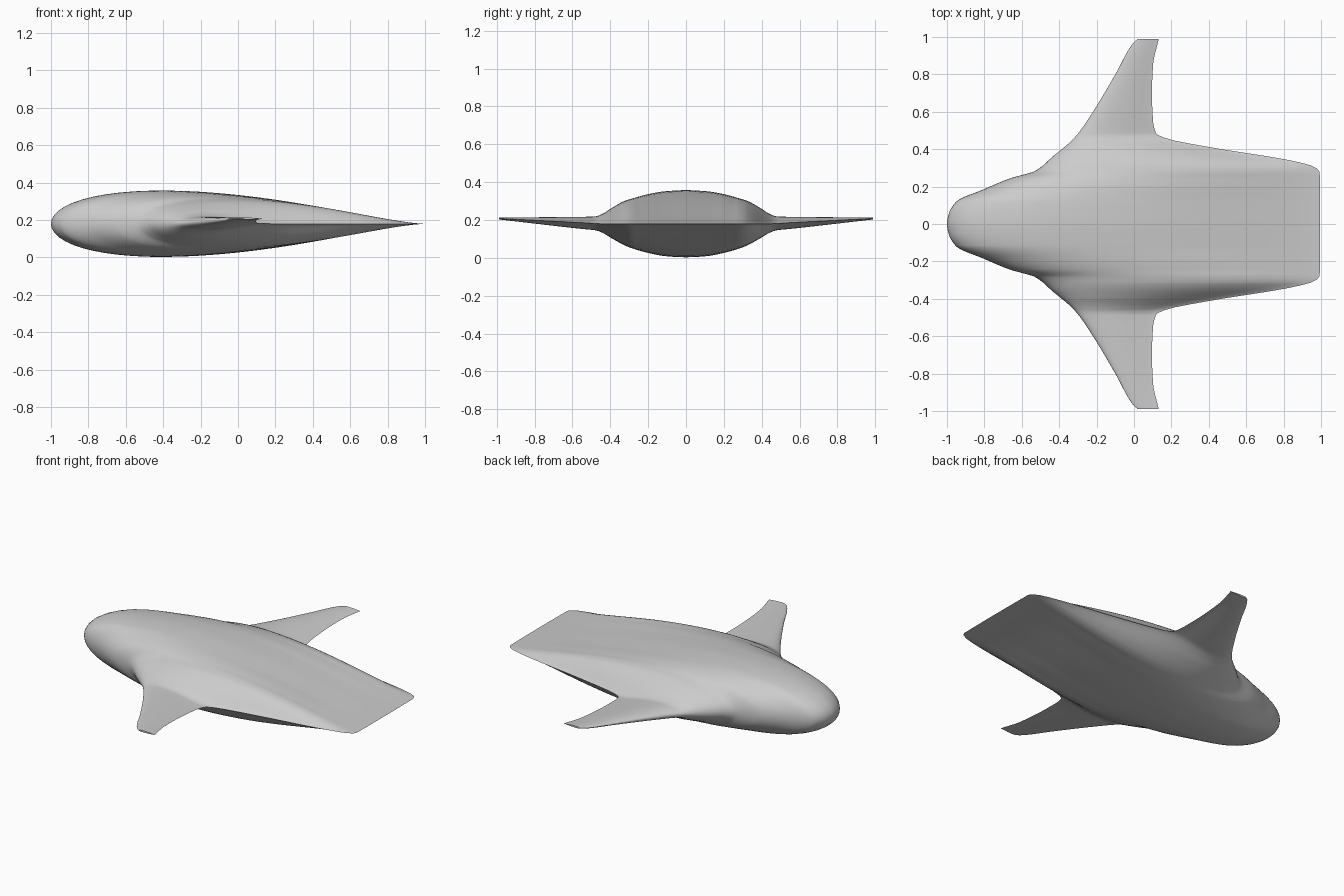
import bpy, bmesh, math

cube = bpy.data.objects.get("Cube")
if cube:
    bpy.data.objects.remove(cube, do_unlink=True)

# Plan outline and thickness, each as (span, value) stations
LEADING = [(0, -1), (.05, -.992), (.12, -.95), (.187, -.8), (.245, -.66), (.283, -.53), (.36, -.435),
           (.465, -.315), (.615, -.21), (.8, -.10), (.975, .002), (.988, .02)]
TRAILING = [(0, .995), (.27, .993), (.295, .98), (.315, .94), (.345, .81), (.41, .41), (.46, .165),
            (.485, .118), (.55, .102), (.7, .096), (.85, .102), (.988, .132)]
TOP = [(0, .358), (.1, .353), (.2, .337), (.29, .312), (.32, .303), (.4, .259), (.44, .233),
       (.48, .219), (.55, .217), (.988, .213)]
BOTTOM = [(0, .003), (.1, .008), (.2, .026), (.29, .052), (.32, .064), (.4, .108), (.44, .132),
          (.48, .146), (.55, .153), (.988, .203)]
EDGE_Z = [(0, .18), (.44, .18), (.55, .186), (.988, .208)]
SPAN_STEPS, CHORD_STEPS = 60, 32


def curve(keys, y):
    """Monotone cubic interpolation through the stations."""
    slopes = [(b[1] - a[1]) / (b[0] - a[0]) for a, b in zip(keys, keys[1:])]
    tangents = [0 if keys[0][0] == 0 else slopes[0]]
    for a, b in zip(slopes, slopes[1:]):
        tangents.append(2 * a * b / (a + b) if a * b > 0 else 0)
    tangents.append(slopes[-1])
    for i in range(len(slopes)):
        (x0, v0), (x1, v1) = keys[i], keys[i + 1]
        if y <= x1 or i == len(slopes) - 1:
            h = x1 - x0
            t = min(1, (y - x0) / h)
            return (v0 * (1 + 2 * t) * (1 - t) ** 2 + h * tangents[i] * t * (1 - t) ** 2
                    + v1 * t * t * (3 - 2 * t) + h * tangents[i + 1] * t * t * (t - 1))


def foil(c):
    """Aerofoil half thickness, at most one, thinned toward the tail."""
    base = 2.969 * math.sqrt(c) - 1.26 * c - 3.516 * c**2 + 2.843 * c**3 - 1.036 * c**4
    return max(0, base - 1.7 * c**6 * (1 - c))


def section(y):
    """Closed loop of points: over the top to the tail, back underneath."""
    s = abs(y)
    front, back, mid = curve(LEADING, s), curve(TRAILING, s), curve(EDGE_Z, s)
    up, down = curve(TOP, s) - mid, mid - curve(BOTTOM, s)
    chords = [(1 - math.cos(math.pi * i / CHORD_STEPS)) / 2 for i in range(CHORD_STEPS + 1)]
    upper = [(front + (back - front) * c, y, mid + up * foil(c)) for c in chords]
    lower = [(front + (back - front) * c, y, mid - down * foil(c)) for c in chords[1:-1]]
    return upper + lower[::-1]


# Span positions: even steps plus every outline station
spans = {round(.988 * i / SPAN_STEPS, 3) for i in range(SPAN_STEPS + 1)}
spans |= {k[0] for k in LEADING + TRAILING}
spans = sorted(spans | {-s for s in spans if s > 0})

# Blended body and wings lofted from tip to tip
bm = bmesh.new()
rings = [[bm.verts.new(p) for p in section(y)] for y in spans]
for a, b in zip(rings, rings[1:]):
    for i in range(len(a)):
        j = (i + 1) % len(a)
        bm.faces.new((a[i], a[j], b[j], b[i]))
for tip in (rings[0], rings[-1]):
    bm.faces.new(tip)
bmesh.ops.recalc_face_normals(bm, faces=bm.faces)
mesh = bpy.data.meshes.new("blended_wing_body")
bm.to_mesh(mesh)
bm.free()
body = bpy.data.objects.new("blended_wing_body", mesh)
bpy.context.collection.objects.link(body)

# Plain grey skin
skin = bpy.data.materials.new("light_grey")
skin.use_nodes = True
skin.diffuse_color = (.6, .6, .6, 1)
skin.node_tree.nodes["Principled BSDF"].inputs["Base Color"].default_value = (.6, .6, .6, 1)
mesh.materials.append(skin)

bpy.context.view_layer.objects.active = body
body.select_set(True)
bpy.ops.object.shade_smooth_by_angle(angle=math.radians(40))
